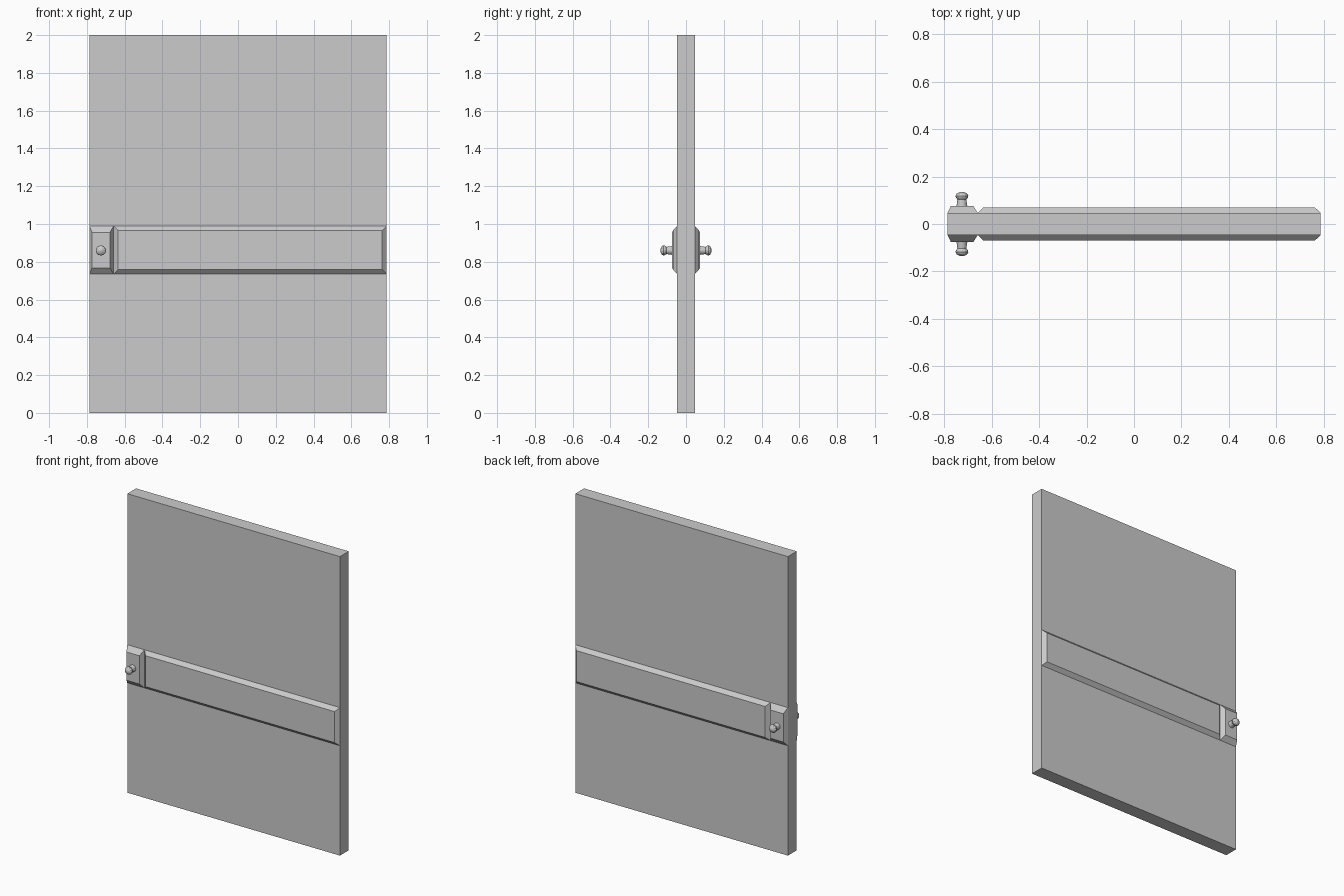
import bpy, bmesh, math

if "Cube" in bpy.data.objects:
    bpy.data.objects.remove(bpy.data.objects["Cube"])

HALF_W, HALF_T = 0.787, 0.0465   # door half width and half thickness


def make_object(name, verts, faces, mirrored=False):
    mesh = bpy.data.meshes.new(name)
    mesh.from_pydata(verts, [], faces)
    bm = bmesh.new()
    bm.from_mesh(mesh)
    bmesh.ops.recalc_face_normals(bm, faces=bm.faces)
    bm.to_mesh(mesh)
    bm.free()
    obj = bpy.data.objects.new(name, mesh)
    bpy.context.collection.objects.link(obj)
    if mirrored:
        mod = obj.modifiers.new("both_faces", 'MIRROR')
        mod.use_axis = (False, True, False)
        mod.use_mirror_merge = False
    return obj


def tapered_box(name, base, top, y0, y1, mirrored=False):
    """Box between two (x0, x1, z0, z1) rectangles at depths y0 and y1."""
    verts = []
    for (x0, x1, z0, z1), y in ((base, y0), (top, y1)):
        verts += [(x0, y, z0), (x1, y, z0), (x1, y, z1), (x0, y, z1)]
    faces = [(0, 1, 2, 3), (4, 5, 6, 7)]
    faces += [(i, (i + 1) % 4, 4 + (i + 1) % 4, 4 + i) for i in range(4)]
    return make_object(name, verts, faces, mirrored)


def lathe_y(name, profile, cx, cz, sides=12):
    """Closed turned part along -y from (depth, radius) points."""
    verts, faces = [], []
    for d, r in profile:
        for i in range(sides):
            a = 2 * math.pi * i / sides
            verts.append((cx + r * math.cos(a), -d, cz + r * math.sin(a)))
    for k in range(len(profile) - 1):
        for i in range(sides):
            j = (i + 1) % sides
            faces.append((k * sides + i, k * sides + j,
                          (k + 1) * sides + j, (k + 1) * sides + i))
    faces.append(tuple(range(sides)))
    faces.append(tuple(range((len(profile) - 1) * sides, len(profile) * sides)))
    return make_object(name, verts, faces, True)


# Door slab
slab = (-HALF_W, HALF_W, 0, 2)
tapered_box("door_slab", slab, slab, -HALF_T, HALF_T)

# Long bevelled rail on both faces
tapered_box("cross_rail", (-0.659, HALF_W, 0.735, 0.99),
            (-0.635, 0.763, 0.759, 0.966), -HALF_T, -0.07, True)

# Short bevelled plate carrying the knob
tapered_box("knob_plate", (-HALF_W, -0.659, 0.735, 0.99),
            (-0.773, -0.677, 0.767, 0.956), -HALF_T, -0.075, True)

# Turned knob with flared neck and rounded head
lathe_y("door_knob", [(0.07, 0.024), (0.08, 0.022), (0.103, 0.019),
                      (0.111, 0.025), (0.119, 0.027), (0.127, 0.023),
                      (0.133, 0.013), (0.136, 0.004)], -0.726, 0.86)
